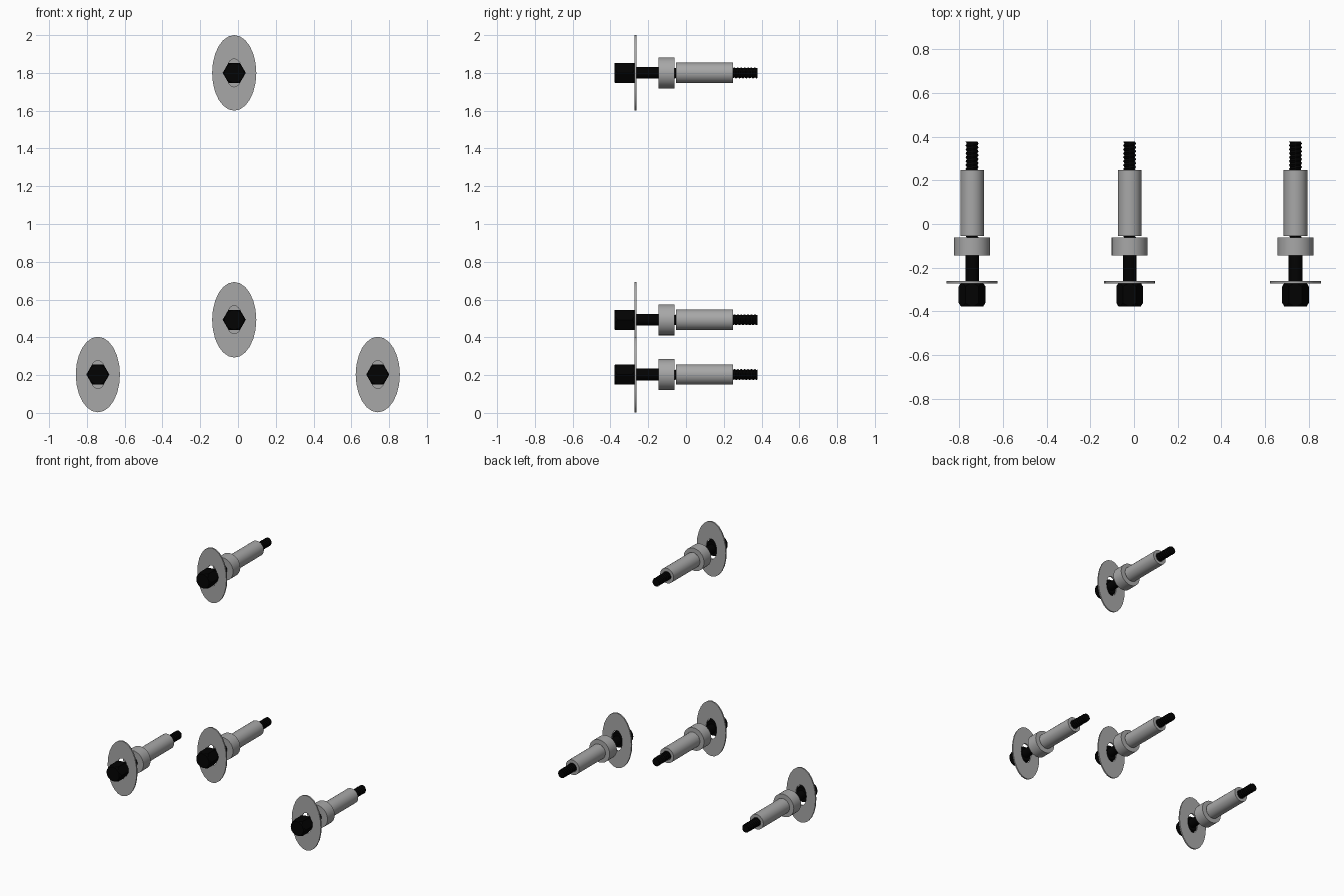
import bpy, bmesh
from math import pi, cos, sin, radians

if "Cube" in bpy.data.objects:
    bpy.data.objects.remove(bpy.data.objects["Cube"])

N = 36
CENTRES = [(-0.02, 1.80), (-0.02, 0.493), (-0.742, 0.203), (0.74, 0.203)]


def material(name, v):
    m = bpy.data.materials.new(name)
    m.diffuse_color = (v, v, v, 1)
    m.use_nodes = True
    m.node_tree.nodes["Principled BSDF"].inputs["Base Color"].default_value = m.diffuse_color
    return m


black = material("black_steel", 0.0006)
grey = material("grey_steel", 0.39)


def loft(name, rings, mat, loop=False):
    """Skin rings of points; close into a tube wall, or cap both ends."""
    bm = bmesh.new()
    vr = [[bm.verts.new(p) for p in r] for r in rings]
    pairs = list(zip(vr, vr[1:])) + ([(vr[-1], vr[0])] if loop else [])
    for a, b in pairs:
        n = len(a)
        for i in range(n):
            j = (i + 1) % n
            bm.faces.new((a[i], a[j], b[j], b[i]))
    if not loop:
        bm.faces.new(vr[0])
        bm.faces.new(vr[-1])
    bmesh.ops.recalc_face_normals(bm, faces=bm.faces)
    me = bpy.data.meshes.new(name)
    bm.to_mesh(me)
    bm.free()
    for p in me.polygons:
        p.use_smooth = True
    me.set_sharp_from_angle(angle=radians(30))
    me.materials.append(mat)
    return me


def ring(y, rx, rz=None, n=N):
    rz = rz or rx
    return [(rx * cos(2 * pi * i / n), y, rz * sin(2 * pi * i / n)) for i in range(n)]


def tube(name, y0, y1, outer, inner, n=N):
    """Open tube; outer and inner are (x radius, z radius)."""
    return loft(name, [ring(y0, *outer, n), ring(y1, *outer, n),
                       ring(y1, *inner, n), ring(y0, *inner, n)], grey, True)


# Hexagonal head with conical chamfers on both ends
def hex_ring(y, s):
    pts = []
    for i in range(N):
        a = 2 * pi * i / N
        r = 0.053 / cos((a % (pi / 3)) - pi / 6)
        pts.append((r * cos(a), y + s * (r - 0.051), r * sin(a)))
    return pts


head = loft("bolt_head", [ring(-0.378, 0.051), hex_ring(-0.378, 1.6),
                          hex_ring(-0.27, -1.6), ring(-0.27, 0.051)], black)


# Shank: plain front part, helical thread at the back
def thread_ring(y, pitch=0.018):
    pts = []
    for i in range(N):
        t = (y / pitch + i / N) % 1
        r = 0.024 + 0.006 * (1 - abs(2 * t - 1))
        a = 2 * pi * i / N
        pts.append((r * cos(a), y, r * sin(a)))
    return pts


shank = loft("bolt_shank", [ring(-0.27, 0.031), ring(-0.07, 0.031)]
             + [thread_ring(-0.066 + 0.003 * k) for k in range(149)], black)

# Oval washer with an oval hole, collar and expansion sleeve
washer = tube("washer", -0.272, -0.262, (0.117, 0.2), (0.043, 0.074), 24)
collar = tube("collar", -0.145, -0.062, (0.082, 0.082), (0.034, 0.034))
sleeve = tube("sleeve", -0.054, 0.248, (0.054, 0.054), (0.032, 0.032))

# Four identical anchor bolts
for k, (x, z) in enumerate(CENTRES, 1):
    for me in (head, shank, washer, collar, sleeve):
        ob = bpy.data.objects.new(f"{me.name}_{k}", me)
        ob.location = (x, 0, z)
        bpy.context.collection.objects.link(ob)
